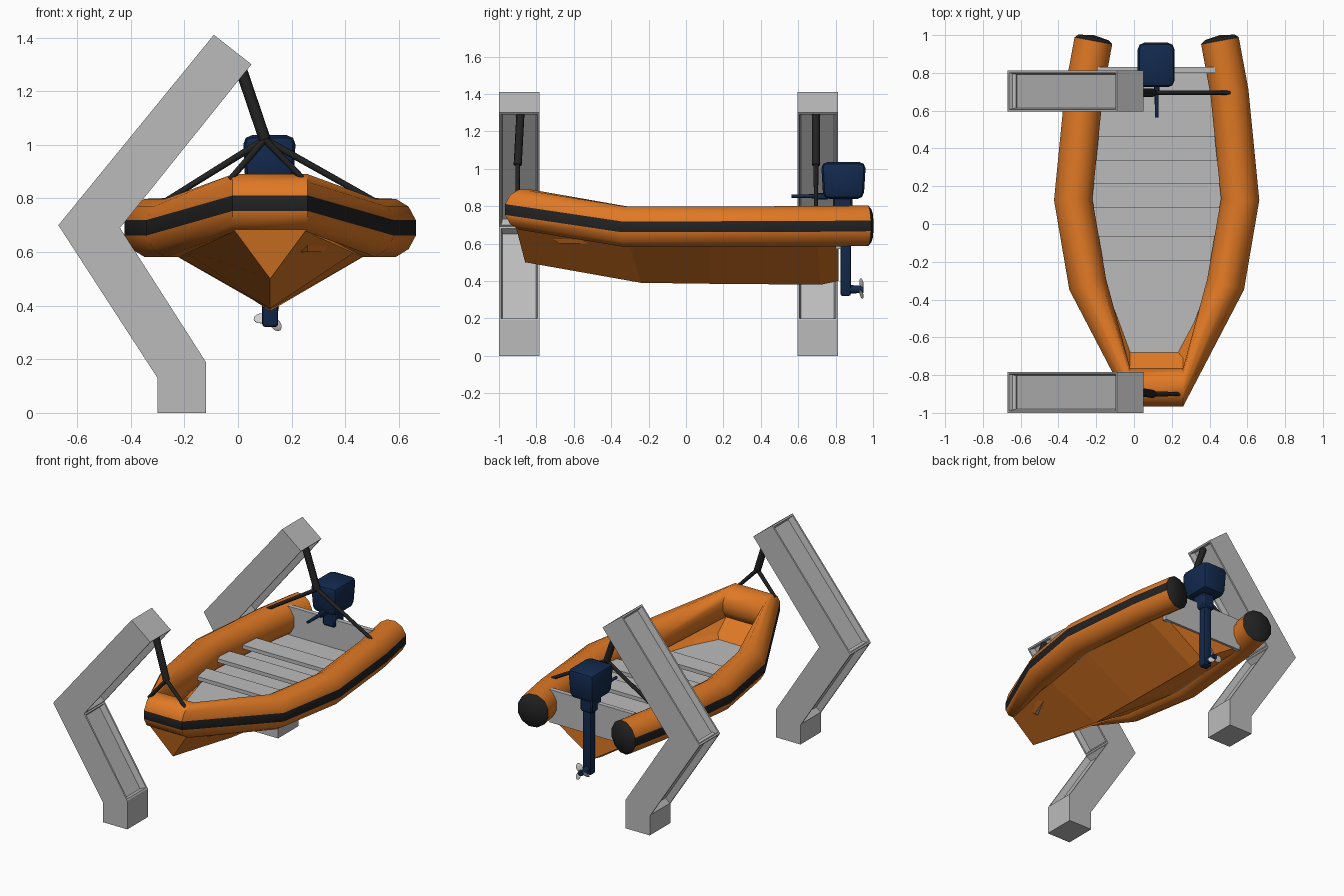
import bpy, bmesh, math
from mathutils import Vector, Matrix

if "Cube" in bpy.data.objects:
    bpy.data.objects.remove(bpy.data.objects["Cube"])

CX = 0.12  # boat centre line


def material(name, col):
    m = bpy.data.materials.new(name)
    m.diffuse_color = (*col, 1)
    m.use_nodes = True
    m.node_tree.nodes["Principled BSDF"].inputs["Base Color"].default_value = m.diffuse_color
    return m


ORANGE = material("orange", (0.74, 0.19, 0.018))
GREY = material("grey", (0.50, 0.50, 0.50))
BLACK = material("black", (0.016, 0.016, 0.016))
NAVY = material("navy", (0.006, 0.022, 0.075))
SILVER = material("silver", (0.62, 0.62, 0.60))


def finish(name, bm, mats, smooth=None):
    bmesh.ops.recalc_face_normals(bm, faces=bm.faces)
    me = bpy.data.meshes.new(name)
    bm.to_mesh(me)
    bm.free()
    for m in mats:
        me.materials.append(m)
    if smooth:
        me.shade_smooth()
        me.set_sharp_from_angle(angle=math.radians(smooth))
    ob = bpy.data.objects.new(name, me)
    bpy.context.collection.objects.link(ob)
    return ob


def box(name, x, y, z, mat, bevel=0, taper=1, segs=2):
    bm = bmesh.new()
    bmesh.ops.create_cube(bm, size=1)
    for v in bm.verts:
        k = taper if v.co.z < 0 else 1
        v.co = Vector(((x[0] + x[1]) / 2 + v.co.x * k * (x[1] - x[0]),
                       (y[0] + y[1]) / 2 + v.co.y * k * (y[1] - y[0]),
                       (z[0] + z[1]) / 2 + v.co.z * (z[1] - z[0])))
    if bevel:
        bmesh.ops.bevel(bm, geom=bm.edges[:], offset=bevel, segments=segs, profile=0.5, affect='EDGES')
    return finish(name, bm, [mat], 40 if bevel else None)


def rod(name, a, b, r1, r2, mat, sides=8):
    a, b = Vector(a), Vector(b)
    bm = bmesh.new()
    rot = (b - a).to_track_quat('Z', 'Y').to_matrix().to_4x4()
    bmesh.ops.create_cone(bm, cap_ends=True, segments=sides, radius1=r1, radius2=r2,
                          depth=(b - a).length, matrix=Matrix.Translation((a + b) / 2) @ rot)
    return finish(name, bm, [mat], 50)


def prism_xz(bm, pts, y0, y1):
    f = bm.faces.new([bm.verts.new((x, y0, z)) for x, z in pts])
    ext = bmesh.ops.extrude_face_region(bm, geom=[f])["geom"]
    bmesh.ops.translate(bm, vec=(0, y1 - y0, 0), verts=[g for g in ext if isinstance(g, bmesh.types.BMVert)])
    bmesh.ops.recalc_face_normals(bm, faces=bm.faces)


# Davits: bent arms with recessed channels on the long faces
ARM = [(-0.30, 0), (-0.12, 0), (-0.12, 0.19), (-0.44, 0.69), (0.05, 1.30), (-0.09, 1.41), (-0.67, 0.70), (-0.30, 0.13)]
for name, y0 in (("bow_davit", -1.0), ("stern_davit", 0.595)):
    bm = bmesh.new()
    prism_xz(bm, ARM, y0, y0 + 0.217)
    faces = [f for f in bm.faces if abs(f.normal.y) < 0.1 and f.calc_area() > 0.1]
    bmesh.ops.inset_individual(bm, faces=faces, thickness=0.016, depth=0)
    bmesh.ops.inset_individual(bm, faces=faces, thickness=0.012, depth=-0.04)
    finish(name, bm, [GREY])

# Inflatable tube: half rail (offset from centre line, y, z), swept with 12 sides
HALF = [(0.335, 0.97, 0.695), (0.385, 0.70, 0.692), (0.442, 0.13, 0.69), (0.365, -0.32, 0.69), (0.14, -0.865, 0.782)]
rail = [Vector((CX - d, y, z)) for d, y, z in HALF] + [Vector((CX + d, y, z)) for d, y, z in reversed(HALF)]
bm = bmesh.new()
rings = []
N = 12
for i, p in enumerate(rail):
    if i in (4, 5):
        t = Vector((1, 0, 0))
    else:
        t = Vector((0, 0, 0))
        if i:
            t += (p - rail[i - 1]).normalized()
        if i < len(rail) - 1:
            t += (rail[i + 1] - p).normalized()
        t.z = 0
        t.normalize()
    out = Vector((t.y, -t.x, 0))
    rings.append([bm.verts.new(p + out * 0.105 * math.cos(a) + Vector((0, 0, 0.112 * math.sin(a))))
                  for a in [(j + 0.5) * math.tau / N for j in range(N)]])
for a, b in zip(rings, rings[1:]):
    for j in range(N):
        f = bm.faces.new((a[j], a[(j + 1) % N], b[(j + 1) % N], b[j]))
        f.material_index = 1 if j == N - 1 else 0   # rubbing strake faces outward
# Black end cones
for ring in (rings[0], rings[-1]):
    c = sum((v.co for v in ring), Vector()) / N
    tip = bm.verts.new((c.x, 1.0, c.z))
    mid = [bm.verts.new(c + (v.co - c) * 0.8 + Vector((0, 0.018, 0))) for v in ring]
    for j in range(N):
        k = (j + 1) % N
        bm.faces.new((ring[j], ring[k], mid[k], mid[j])).material_index = 1
        bm.faces.new((mid[j], mid[k], tip)).material_index = 1
finish("inflatable_tube", bm, [ORANGE, BLACK], 40)

# V hull: (half width, y, rail z, keel y, keel z)
HULL = [(0.34, 0.815, 0.62, 0.815, 0.40), (0.37, 0.70, 0.62, 0.72, 0.38), (0.42, 0.13, 0.625, 0.13, 0.385),
        (0.345, -0.31, 0.62, -0.24, 0.39), (0.14, -0.91, 0.69, -0.86, 0.50)]
bm = bmesh.new()
rows = [(bm.verts.new((CX - h, y, z)), bm.verts.new((CX, ky, kz)), bm.verts.new((CX + h, y, z)))
        for h, y, z, ky, kz in HULL]
for a, b in zip(rows, rows[1:]):
    for k in (0, 1):
        bm.faces.new((a[k], a[k + 1], b[k + 1], b[k]))
bm.faces.new(rows[0])
bm.faces.new(rows[-1])
finish("v_hull", bm, [ORANGE])

# Floor outline and the orange wall between floor and bow tube
FLOOR = [(0.33, 0.81), (0.40, 0.13), (0.28, -0.30), (0.14, -0.68)]
Z_FLOOR = 0.60
bm = bmesh.new()
bm.faces.new([bm.verts.new((CX - d, y, Z_FLOOR)) for d, y in FLOOR] +
             [bm.verts.new((CX + d, y, Z_FLOOR)) for d, y in reversed(FLOOR)])
finish("floor", bm, [GREY])
bm = bmesh.new()
low = [(CX - 0.28, -0.30), (CX - 0.14, -0.68), (CX + 0.14, -0.68), (CX + 0.28, -0.30)]
lo = [bm.verts.new((x, y, Z_FLOOR)) for x, y in low]
hi = [bm.verts.new(rail[i] - Vector((0, 0, 0.02))) for i in (3, 4, 5, 6)]
for i in range(3):
    bm.faces.new((lo[i], lo[i + 1], hi[i + 1], hi[i]))
finish("inner_bow_wall", bm, [ORANGE])

# Bench slats and transom board
for i, (y, w) in enumerate(((-0.196, 0.36), (0.085, 0.40), (0.333, 0.38))):
    box(f"bench_{i + 1}", (CX - w, CX + w), (y, y + 0.132), (0.68, 0.705), GREY)
box("transom", (CX - 0.31, CX + 0.31), (0.80, 0.83), (0.57, 0.79), GREY)

# Outboard motor
box("motor_cowl", (0.018, 0.216), (0.722, 0.962), (0.838, 1.036), NAVY, 0.035, 0.9)
box("motor_bracket", (0.075, 0.165), (0.785, 0.89), (0.74, 0.85), NAVY, 0.01, 1, 1)
box("motor_leg", (0.09, 0.15), (0.825, 0.882), (0.32, 0.85), NAVY, 0.012)
rod("gearcase", (CX, 0.84, 0.355), (CX, 0.95, 0.355), 0.026, 0.018, NAVY, 12)
rod("tiller", (CX, 0.565, 0.853), (CX, 0.80, 0.853), 0.009, 0.013, NAVY)
box("tiller_grip", (0.105, 0.135), (0.69, 0.76), (0.835, 0.87), NAVY, 0.006, 1, 1)
for i in range(3):
    bm = bmesh.new()
    bmesh.ops.create_uvsphere(bm, u_segments=10, v_segments=6, radius=1)
    m = (Matrix.Translation((CX, 0.938, 0.357)) @ Matrix.Rotation(math.tau * i / 3 + 0.4, 4, 'Y')
         @ Matrix.Translation((0, 0, 0.034)) @ Matrix.Rotation(0.5, 4, 'Z') @ Matrix.Diagonal((0.022, 0.004, 0.028, 1)))
    bmesh.ops.transform(bm, matrix=m, verts=bm.verts)
    finish(f"propeller_blade_{i + 1}", bm, [SILVER], 60)

# Lifting slings: thick strap from davit head, two legs down to the tube
for name, y, yt, ends, z, r in (("bow", -0.90, -0.885, (-0.03, 0.245), 0.87, 0.022),
                                ("stern", 0.695, 0.695, (-0.27, 0.51), 0.79, 0.022)):
    knot = (0.10, y, 1.02)
    rod(f"{name}_strap", (0.005, yt, 1.30), knot, r, r, BLACK)
    for side, x in zip(("left", "right"), ends):
        rod(f"{name}_sling_{side}", knot, (x, y, z), 0.013, 0.011, BLACK)
